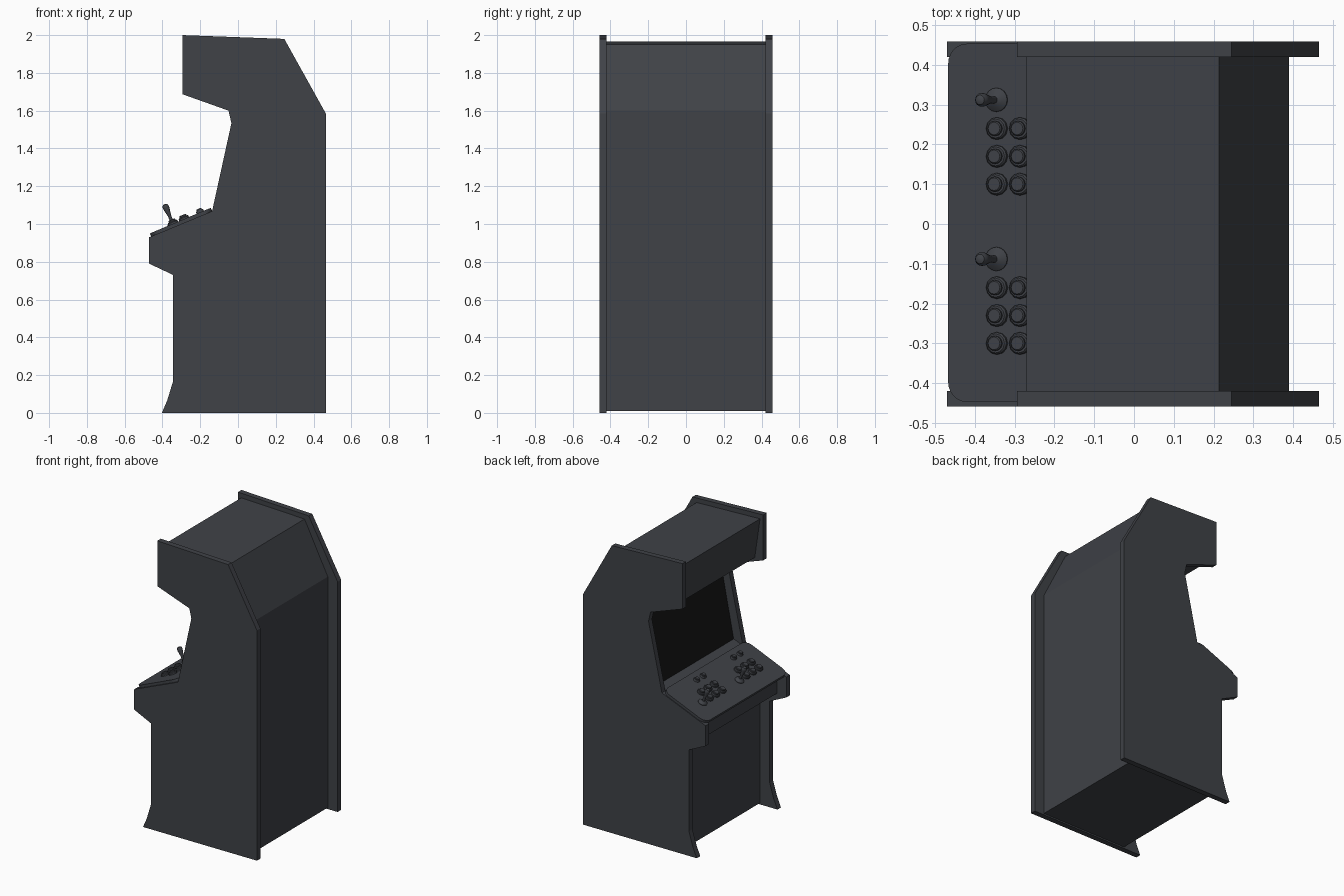
import bpy, bmesh, math
from mathutils import Matrix, Vector

if "Cube" in bpy.data.objects:
    bpy.data.objects.remove(bpy.data.objects["Cube"])


def material(name, rgb):
    m = bpy.data.materials.new(name)
    m.diffuse_color = (*rgb, 1)
    m.use_nodes = True
    m.node_tree.nodes["Principled BSDF"].inputs["Base Color"].default_value = m.diffuse_color
    return m


DARK = material("dark_grey", (0.05, 0.054, 0.063))
BLACK = material("screen_black", (0.008, 0.008, 0.008))


def finish(bm, name, mat, matrix=None, smooth=False):
    bmesh.ops.recalc_face_normals(bm, faces=bm.faces)
    me = bpy.data.meshes.new(name)
    bm.to_mesh(me)
    bm.free()
    ob = bpy.data.objects.new(name, me)
    bpy.context.collection.objects.link(ob)
    me.materials.append(mat)
    if matrix:
        ob.matrix_world = matrix
    if smooth:
        bpy.ops.object.select_all(action='DESELECT')
        ob.select_set(True)
        bpy.context.view_layer.objects.active = ob
        bpy.ops.object.shade_smooth_by_angle(angle=math.radians(35))
    return ob


def extrude(name, pts, vec, mat=DARK, matrix=None):
    bm = bmesh.new()
    face = bm.faces.new([bm.verts.new(p) for p in pts])
    new = bmesh.ops.extrude_face_region(bm, geom=[face])["geom"]
    bmesh.ops.translate(bm, vec=vec, verts=[v for v in new if isinstance(v, bmesh.types.BMVert)])
    return finish(bm, name, mat, matrix)


def side_profile(name, xz, y0, y1, mat=DARK):
    return extrude(name, [(x, y0, z) for x, z in xz], (0, y1 - y0, 0), mat)


def lathe(name, rings, matrix, n):
    bm = bmesh.new()
    loops = [[bm.verts.new((r * math.cos(math.tau * i / n), r * math.sin(math.tau * i / n), h))
              for i in range(n)] for r, h in rings]
    for a, b in zip(loops, loops[1:]):
        for i in range(n):
            bm.faces.new((a[i], a[(i + 1) % n], b[(i + 1) % n], b[i]))
    bm.faces.new(loops[0])
    bm.faces.new(loops[-1])
    return finish(bm, name, DARK, matrix, True)


# Side panels
panel = [(-0.294, 2.0), (0.245, 1.98), (0.465, 1.585), (0.465, 0), (-0.403, 0),
         (-0.375, 0.065), (-0.343, 0.17), (-0.343, 0.73), (-0.47, 0.79), (-0.47, 0.93),
         (-0.137, 1.068), (-0.035, 1.533), (-0.05, 1.6), (-0.294, 1.687)]
for side, y0, y1 in (("left", 0.42, 0.458), ("right", -0.458, -0.42)):
    side_profile("side_panel_" + side, panel, y0, y1)

# Recessed body between the panels: roof, back, base, control box, screen wall, header
body = [(-0.27, 1.967), (0.213, 1.95), (0.39, 1.6), (0.39, 0.01), (-0.27, 0.01),
        (-0.27, 0.75), (-0.4, 0.8), (-0.4, 0.955), (-0.06, 1.09), (0.035, 1.56),
        (0.015, 1.6), (-0.23, 1.69)]
side_profile("cabinet_body", body, -0.42, 0.42)

# Screen in front of the body wall
side_profile("screen", [(-0.07, 1.085), (-0.058, 1.085), (0.037, 1.57), (0.025, 1.57)],
             -0.419, 0.419, BLACK)

# Sloped control deck, with its own local frame (x up the slope, z out of it)
slope = math.atan(0.42)
deck_frame = Matrix.Translation((-0.467, 0, 0.95)) @ Matrix.Rotation(-slope, 4, 'Y')
length, half, r = 0.35, 0.45, 0.05
outline = []
for cx, cy, start in ((length - r, half - r, 0), (r, half - r, 90),
                      (r, r - half, 180), (length - r, r - half, 270)):
    for k in range(7):
        a = math.radians(start + 15 * k)
        outline.append((cx + r * math.cos(a), cy + r * math.sin(a) + 0.003, 0))
extrude("control_deck", outline, (0, 0, -0.02), DARK, deck_frame)


def on_deck(x, y):
    return deck_frame @ Matrix.Translation(((x + 0.467) / math.cos(slope), y, 0))


# Joysticks and buttons for two players
button = [(0.028, -0.002), (0.028, 0.008), (0.024, 0.013), (0.019, 0.013),
          (0.019, 0.02), (0.016, 0.023)]
stick = [(0.03, -0.002), (0.03, 0.004), (0.02, 0.012), (0.009, 0.018), (0.009, 0.045),
         (0.017, 0.09), (0.017, 0.1), (0.012, 0.109), (0.005, 0.112)]
small = [(q * 0.75, h * 0.9) for q, h in button]
for player, dy in enumerate((0, -0.4), 1):
    lathe(f"joystick_{player}", stick, on_deck(-0.345, 0.312 + dy), 16)
    for row, y in enumerate((0.24, 0.17, 0.1)):
        for col, x in enumerate((-0.343, -0.285)):
            lathe(f"button_{player}_{row}_{col}", button, on_deck(x, y + dy), 12)
        if row:
            lathe(f"start_button_{player}_{row}", small, on_deck(-0.2, y + dy), 12)
